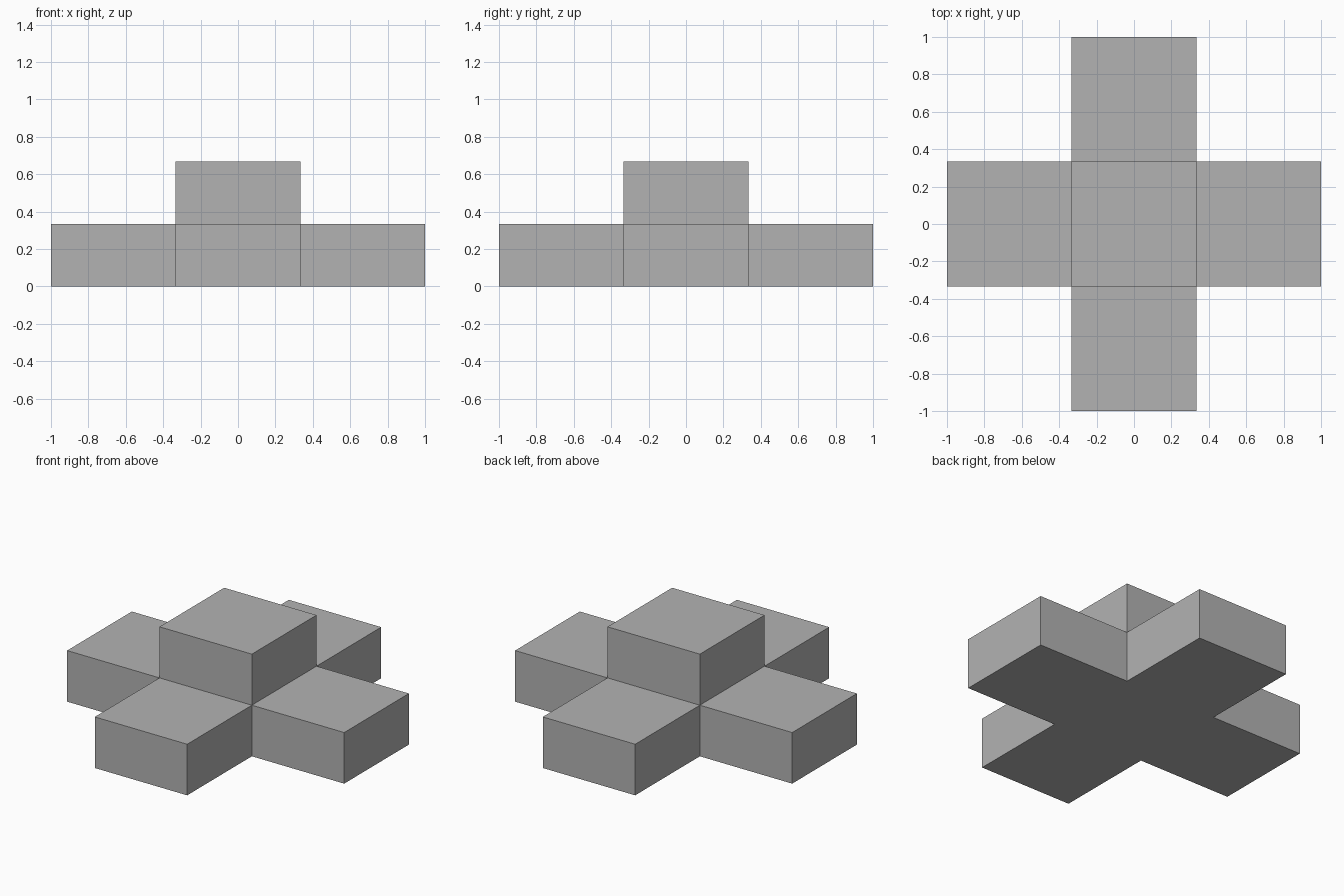
import bpy
import bmesh
import math
from mathutils import Matrix

if "Cube" in bpy.data.objects:
    bpy.data.objects.remove(bpy.data.objects["Cube"])

ARM = 2 / 3      # width and length of each arm
LAYER = 1 / 3    # height of each layer

# Plain grey material
grey = bpy.data.materials.new("plain_grey")
grey.use_nodes = True
colour = (0.45, 0.45, 0.45, 1)
grey.diffuse_color = colour
grey.node_tree.nodes["Principled BSDF"].inputs["Base Color"].default_value = colour

# Core block standing on the ground
bm = bmesh.new()
bmesh.ops.create_cube(bm, size=1, matrix=Matrix.Translation((0, 0, LAYER / 2))
                      @ Matrix.Diagonal((ARM, ARM, LAYER, 1)))
bm.normal_update()

# Pull four arms out of the sides and the raised block out of the top
faces = [f for f in bm.faces if f.normal.z > -0.5]
for face in faces:
    normal = face.normal.copy()
    length = LAYER if normal.z > 0.5 else ARM
    cap = bmesh.ops.extrude_discrete_faces(bm, faces=[face])["faces"][0]
    bmesh.ops.translate(bm, verts=cap.verts, vec=normal * length)

# Merge the flat underside into one cross-shaped face
bmesh.ops.dissolve_limit(bm, angle_limit=math.radians(1),
                         verts=bm.verts[:], edges=bm.edges[:])
bmesh.ops.recalc_face_normals(bm, faces=bm.faces[:])

mesh = bpy.data.meshes.new("stepped_cross")
bm.to_mesh(mesh)
bm.free()
mesh.materials.append(grey)
cross = bpy.data.objects.new("stepped_cross", mesh)
bpy.context.collection.objects.link(cross)
